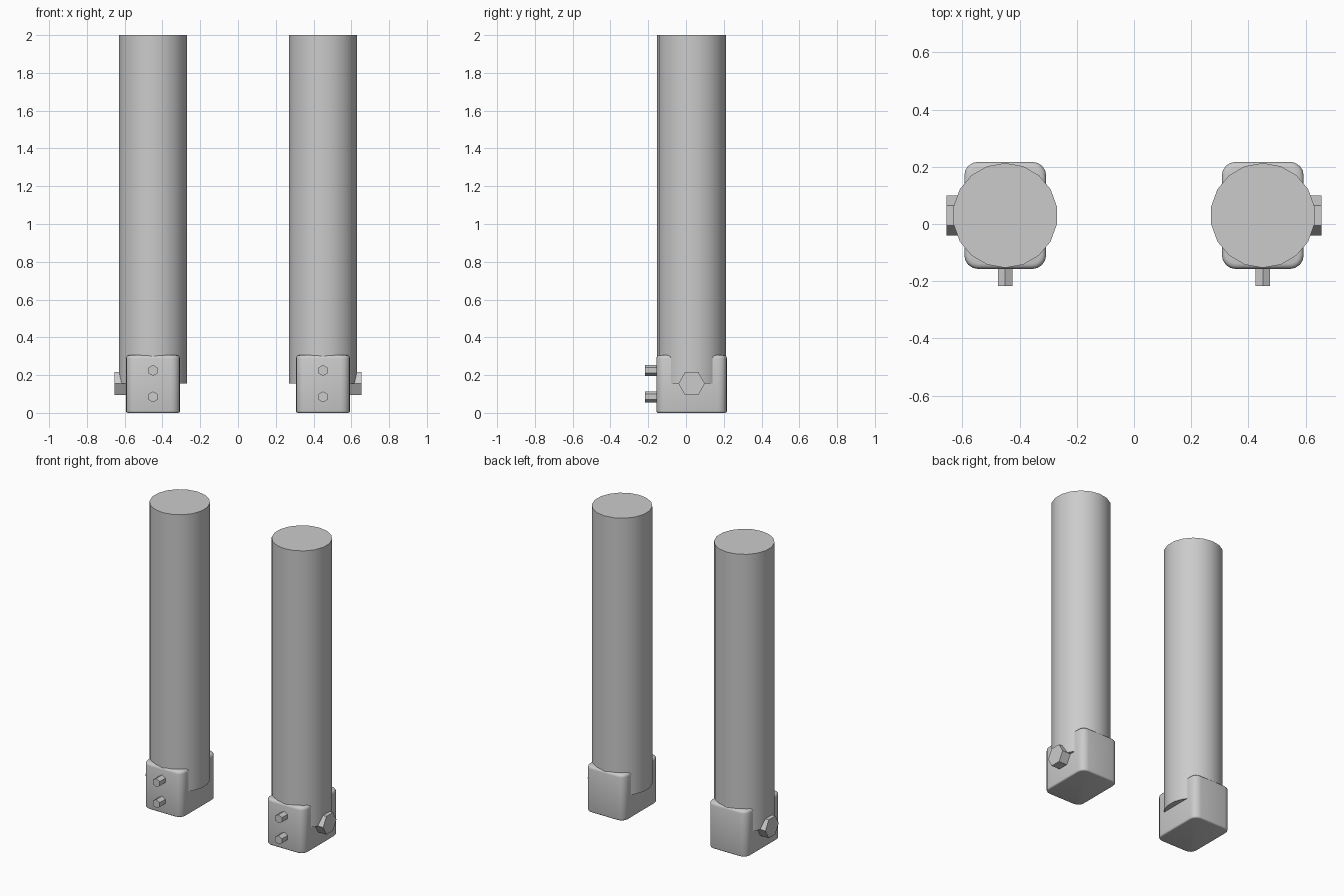
import bpy, bmesh, math

if "Cube" in bpy.data.objects:
    bpy.data.objects.remove(bpy.data.objects["Cube"])

CY = 0.03  # shared y centre of posts and brackets


def prism(name, sides, radius, depth, location, rotation=(0, 0, 0), smooth=False):
    bpy.ops.mesh.primitive_cylinder_add(vertices=sides, radius=radius, depth=depth,
                                        location=location, rotation=rotation)
    obj = bpy.context.object
    obj.name = name
    if smooth:
        bpy.ops.object.shade_smooth_by_angle(angle=math.radians(35))
    return obj


def rounded_block(name, size, location):
    bm = bmesh.new()
    bmesh.ops.create_cube(bm, size=1)
    bmesh.ops.scale(bm, vec=size, verts=bm.verts)
    # round the upright corners, then soften top and bottom rims
    upright = [e for e in bm.edges if abs(e.verts[0].co.z - e.verts[1].co.z) > 0.1]
    bmesh.ops.bevel(bm, geom=upright, offset=0.048, segments=4, profile=0.5, affect='EDGES')
    for sign, width in ((1, 0.018), (-1, 0.01)):
        rim = [e for e in bm.edges
               if all(abs(v.co.z - sign * size[2] / 2) < 1e-4 for v in e.verts)]
        bmesh.ops.bevel(bm, geom=rim, offset=width, segments=3, profile=0.5, affect='EDGES')
    mesh = bpy.data.meshes.new(name)
    bm.to_mesh(mesh)
    bm.free()
    obj = bpy.data.objects.new(name, mesh)
    obj.location = location
    bpy.context.collection.objects.link(obj)
    bpy.context.view_layer.objects.active = obj
    bpy.ops.object.select_all(action='DESELECT')
    obj.select_set(True)
    bpy.ops.object.shade_smooth_by_angle(angle=math.radians(40))
    return obj


for side, s in (("left", -1), ("right", 1)):
    x = s * 0.45
    # tall round post, seated halfway down in its bracket
    prism(f"{side}_post", 18, 0.183, 1.845, (x, CY, 0.155 + 1.845 / 2), smooth=True)
    # base bracket
    rounded_block(f"{side}_bracket", (0.286, 0.374, 0.306), (x, CY, 0.153))
    # two small front bolts
    for label, z in (("lower", 0.085), ("upper", 0.225)):
        prism(f"{side}_{label}_front_bolt", 6, 0.029, 0.08, (x, -0.177, z),
              (math.pi / 2, 0, 0))
    # large outer bolt
    prism(f"{side}_side_bolt", 6, 0.07, 0.075, (s * 0.6175, CY, 0.155),
          (0, math.pi / 2, 0))
